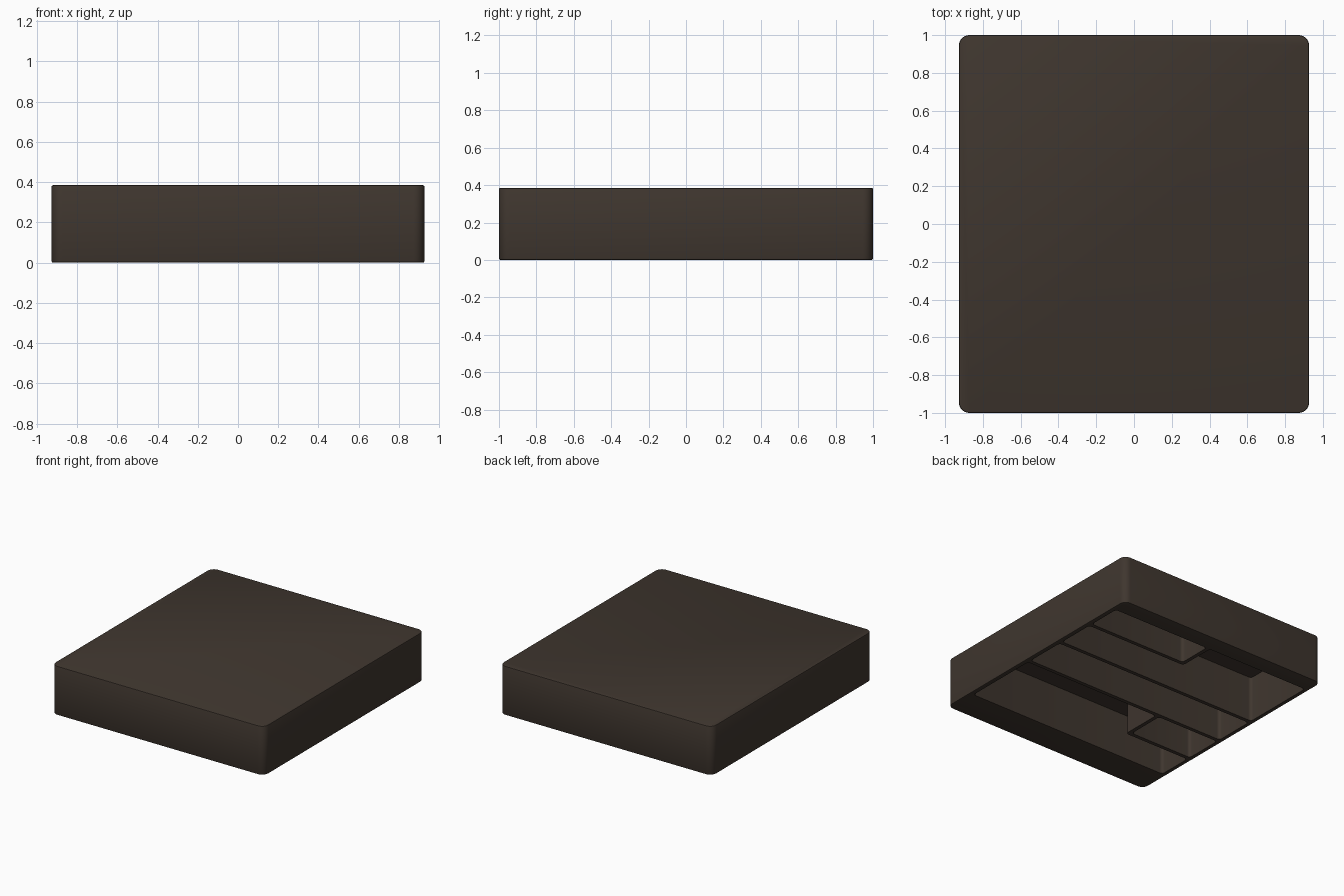
import bpy, bmesh, math
from mathutils import Vector

if "Cube" in bpy.data.objects:
    bpy.data.objects.remove(bpy.data.objects["Cube"])

brown = bpy.data.materials.new("dark brown")
brown.diffuse_color = (0.05, 0.037, 0.028, 1)
brown.use_nodes = True
brown.node_tree.nodes["Principled BSDF"].inputs["Base Color"].default_value = brown.diffuse_color


def rounded(points, r, steps=6):
    """Fillet every right-angled corner of a closed outline."""
    pts = [Vector(p) for p in points]
    out = []
    for i, p in enumerate(pts):
        da = (pts[i - 1] - p).normalized()
        db = (pts[(i + 1) % len(pts)] - p).normalized()
        c = p + r * (da + db)
        for k in range(steps + 1):
            t = math.pi / 2 * k / steps
            out.append(c - r * (math.cos(t) * db + math.sin(t) * da))
    return out


def prism(name, points, r, z0, z1, edge=0.0):
    """Extrude a rounded outline, with optional softened rims."""
    bm = bmesh.new()
    face = bm.faces.new([bm.verts.new((p.x, p.y, z0)) for p in rounded(points, r)])
    res = bmesh.ops.extrude_face_region(bm, geom=[face])
    for v in res["geom"]:
        if isinstance(v, bmesh.types.BMVert):
            v.co.z = z1
    bmesh.ops.recalc_face_normals(bm, faces=bm.faces)
    if edge:
        rims = [e for e in bm.edges if abs(e.verts[0].co.z - e.verts[1].co.z) < 1e-6]
        bmesh.ops.bevel(bm, geom=rims, offset=edge, segments=2, profile=0.5, affect='EDGES')
    mesh = bpy.data.meshes.new(name)
    bm.to_mesh(mesh)
    bm.free()
    mesh.materials.append(brown)
    ob = bpy.data.objects.new(name, mesh)
    bpy.context.collection.objects.link(ob)
    return ob


def rect(x0, x1, y0, y1):
    return [(x0, y0), (x1, y0), (x1, y1), (x0, y1)]


# Upside-down tray block
tray = prism("divided_tray", rect(-0.927, 0.927, -1, 1), 0.055, 0, 0.385, 0.008)

# Compartments open to the underside, separated by thin ribs
X = 0.893
pockets = {
    "small_back_pocket": rect(0.035, X, 0.59, 0.86),
    "back_corner_pocket": [(-X, 0.255), (X, 0.255), (X, 0.56), (0.005, 0.56),
                           (0.005, 0.86), (-X, 0.86)],
    "middle_pocket": rect(-X, X, -0.10, 0.225),
    "small_front_pocket": rect(-X, -0.345, -0.435, -0.13),
    "front_corner_pocket": [(-X, -0.745), (X, -0.745), (X, -0.13), (-0.315, -0.13),
                            (-0.315, -0.465), (-X, -0.465)],
}
bpy.context.view_layer.objects.active = tray
for name, outline in pockets.items():
    cutter = prism(name, outline, 0.025, -0.1, 0.36)
    mod = tray.modifiers.new(name, 'BOOLEAN')
    mod.operation = 'DIFFERENCE'
    mod.solver = 'EXACT'
    mod.object = cutter
    bpy.ops.object.modifier_apply(modifier=name)
    bpy.data.objects.remove(cutter)

# Smooth the rounded corners, keep the rims sharp
tray.select_set(True)
bpy.ops.object.shade_smooth_by_angle(angle=math.radians(35))
